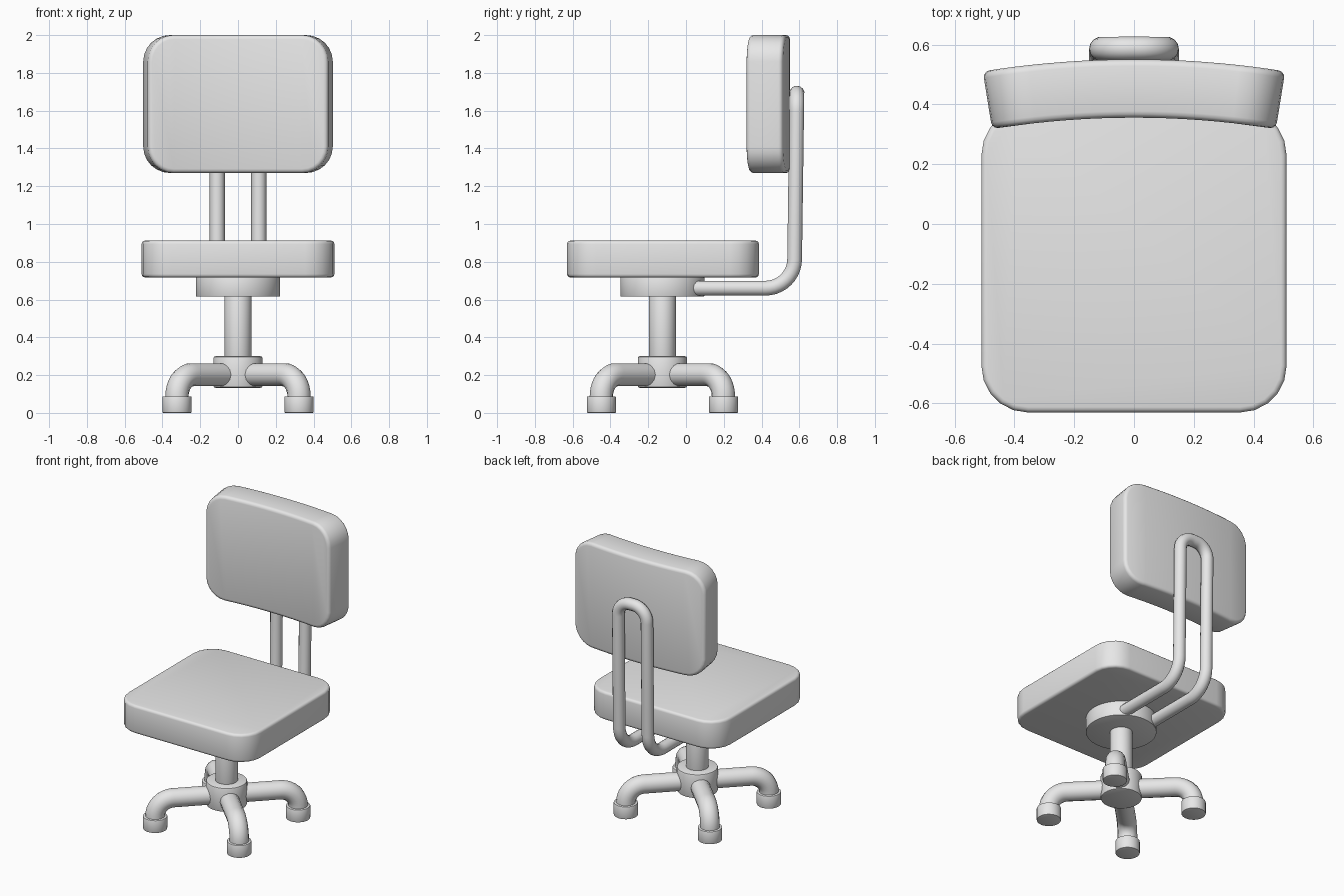
import bpy, bmesh, math
from mathutils import Vector, Matrix

cube = bpy.data.objects.get("Cube")
if cube:
    bpy.data.objects.remove(cube, do_unlink=True)

grey = bpy.data.materials.new("plain grey")
grey.use_nodes = True
grey.diffuse_color = (0.8, 0.8, 0.8, 1)
grey.node_tree.nodes["Principled BSDF"].inputs["Base Color"].default_value = (0.8, 0.8, 0.8, 1)

BASE_Y = -0.125   # axis of the column and base


def finish(obj):
    """Give the part its colour and smooth shading with sharp corners kept."""
    bpy.ops.object.select_all(action='DESELECT')
    bpy.context.view_layer.objects.active = obj
    obj.select_set(True)
    if obj.type == 'CURVE':
        bpy.ops.object.convert(target='MESH')
        obj = bpy.context.object
    obj.data.materials.clear()
    obj.data.materials.append(grey)
    bpy.ops.object.shade_smooth_by_angle(angle=math.radians(35))
    return obj


def add_mesh(name, bm):
    bmesh.ops.recalc_face_normals(bm, faces=bm.faces)
    mesh = bpy.data.meshes.new(name)
    bm.to_mesh(mesh)
    bm.free()
    obj = bpy.data.objects.new(name, mesh)
    bpy.context.collection.objects.link(obj)
    return finish(obj)


def slab(outline, height, bevel, segments=3):
    """Extrude an outline from z = 0 and round both rims."""
    bm = bmesh.new()
    base = bm.faces.new([bm.verts.new((x, y, 0)) for x, y in outline])
    top = bmesh.ops.extrude_face_region(bm, geom=[base], use_keep_orig=True)
    verts = [g for g in top["geom"] if isinstance(g, bmesh.types.BMVert)]
    bmesh.ops.translate(bm, vec=(0, 0, height), verts=verts)
    bmesh.ops.recalc_face_normals(bm, faces=bm.faces)
    rims = [e for e in bm.edges if abs(e.verts[0].co.z - e.verts[1].co.z) < 1e-5]
    bmesh.ops.bevel(bm, geom=rims, offset=bevel, segments=segments,
                    profile=0.5, affect='EDGES')
    return bm


def rounded_rect(half_x, half_y, radius, steps):
    points = []
    for quarter, (sx, sy) in enumerate([(1, 1), (-1, 1), (-1, -1), (1, -1)]):
        for i in range(steps + 1):
            a = (quarter + i / steps) * math.pi / 2
            points.append((sx * (half_x - radius) + radius * math.cos(a),
                           sy * (half_y - radius) + radius * math.sin(a)))
    return points


def disc(name, radius, z0, z1, bevel, x=0, y=BASE_Y, sides=40):
    ring = [(radius * math.cos(2 * math.pi * i / sides),
             radius * math.sin(2 * math.pi * i / sides)) for i in range(sides)]
    bm = slab(ring, z1 - z0, bevel, 2)
    bmesh.ops.translate(bm, vec=(x, y, z0), verts=bm.verts)
    return add_mesh(name, bm)


def fillet_path(corners, radii, steps=10):
    """Replace each inner corner of a path with a circular arc."""
    pts = [Vector(c) for c in corners]
    path = [pts[0]]
    for before, p, after, r in zip(pts, pts[1:], pts[2:], radii):
        u, v = (before - p).normalized(), (after - p).normalized()
        half = u.angle(v) / 2
        start = p + u * (r / math.tan(half))
        centre = p + (u + v).normalized() * (r / math.sin(half))
        arm = start - centre
        axis = u.cross(v)
        sweep = math.pi - 2 * half
        for i in range(steps + 1):
            path.append(centre + Matrix.Rotation(-sweep * i / steps, 3, axis) @ arm)
    return path + [pts[-1]]


def tube(name, path, radius):
    curve = bpy.data.curves.new(name, 'CURVE')
    curve.dimensions = '3D'
    curve.bevel_depth = radius
    curve.bevel_resolution = 5
    curve.use_fill_caps = True
    spline = curve.splines.new('POLY')
    spline.points.add(len(path) - 1)
    for point, co in zip(spline.points, path):
        point.co = (*co, 1)
    obj = bpy.data.objects.new(name, curve)
    bpy.context.collection.objects.link(obj)
    return finish(obj)


# Seat cushion
bm = slab(rounded_rect(0.51, 0.508, 0.155, 5), 0.195, 0.018)
bmesh.ops.translate(bm, vec=(0, -0.122, 0.717), verts=bm.verts)
add_mesh("seat", bm)

# Backrest: upright slab, sliced across its width and bent around a vertical axis
thick, bend = 0.195, 3.1
bm = slab(rounded_rect(0.492, 0.365, 0.14, 6), thick, 0.022)
for i in range(-6, 7):
    bmesh.ops.bisect_plane(bm, geom=bm.verts[:] + bm.edges[:] + bm.faces[:],
                           plane_co=(i * 0.057, 0, 0), plane_no=(1, 0, 0))
for v in bm.verts:
    angle = v.co.x / bend
    reach = bend + thick / 2 - v.co.z
    v.co = (reach * math.sin(angle),
            0.453 - bend + reach * math.cos(angle),
            1.635 + v.co.y)
add_mesh("backrest", bm)

# Bent tube carrying the backrest
corners = [(0.11, -0.05, 0.66), (0.11, 0.573, 0.66), (0.11, 0.587, 1.692),
           (-0.11, 0.587, 1.692), (-0.11, 0.573, 0.66), (-0.11, -0.05, 0.66)]
tube("back_support", fillet_path(corners, [0.155, 0.095, 0.095, 0.155]), 0.04)

# Column parts
disc("seat_plate", 0.223, 0.615, 0.72, 0.006, sides=48)
disc("column", 0.071, 0.2, 0.63, 0.004)
disc("base_hub", 0.13, 0.133, 0.3, 0.01)

# Four diagonal legs with feet
names = ["back_left", "back_right", "front_right", "front_left"]
for i, side in enumerate(names):
    a = math.pi / 4 + i * math.pi / 2
    c, s = math.cos(a), math.sin(a)
    profile = [(0.03, 0.202), (0.457, 0.202), (0.457, 0.05)]
    corners = [(r * c, BASE_Y + r * s, z) for r, z in profile]
    tube(side + "_leg", fillet_path(corners, [0.115]), 0.062)
    disc(side + "_foot", 0.077, 0, 0.088, 0.005,
         0.457 * c, BASE_Y + 0.457 * s, 28)
